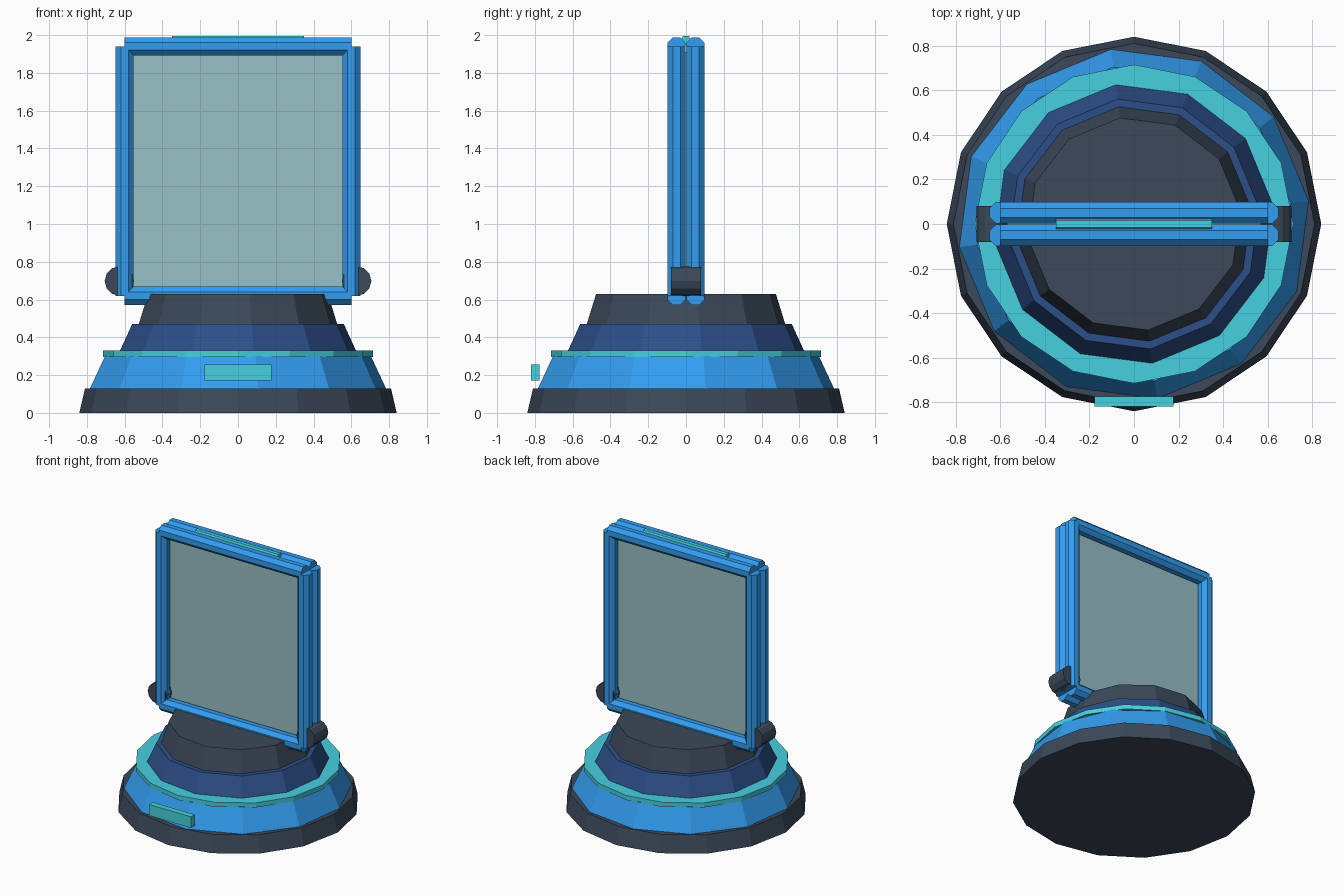
import bpy, math

if "Cube" in bpy.data.objects:
    bpy.data.objects.remove(bpy.data.objects["Cube"])


def material(name, rgb, alpha=1.0):
    m = bpy.data.materials.new(name)
    m.diffuse_color = (*[(c / 255) ** 2.2 for c in rgb], alpha)
    m.use_nodes = True
    m.node_tree.nodes["Principled BSDF"].inputs["Base Color"].default_value = m.diffuse_color
    return m


DARK = material("dark_grey", (62, 74, 90))
BLUE = material("bright_blue", (54, 156, 240))
NAVY = material("navy", (48, 80, 135))
CYAN = material("cyan", (72, 208, 222))
GLASS = material("pale_glass", (150, 190, 195), 0.5)


def finish(name, mat):
    o = bpy.context.object
    o.name = name
    o.data.materials.append(mat)
    return o


def tier(name, mat, sides, r1, r2, z1, z2, turn):
    """Tapered drum; turn is the angle of one corner from +x in degrees."""
    bpy.ops.mesh.primitive_cone_add(vertices=sides, radius1=r1, radius2=r2, depth=z2 - z1,
                                    location=(0, 0, (z1 + z2) / 2),
                                    rotation=(0, 0, math.radians(turn - 90)))
    return finish(name, mat)


def rod(name, mat, sides, r, length, loc, axis, turn=0):
    """Prism along x, y or z; turn spins it on its own axis."""
    bpy.ops.mesh.primitive_cylinder_add(vertices=sides, radius=r, depth=length)
    o = finish(name, mat)
    spin = math.radians(turn)
    for v in o.data.vertices:
        x, y, z = v.co
        v.co.x = x * math.cos(spin) - y * math.sin(spin)
        v.co.y = x * math.sin(spin) + y * math.cos(spin)
    o.rotation_euler = {"x": (0, math.pi / 2, 0), "y": (math.pi / 2, 0, 0), "z": (0, 0, 0)}[axis]
    o.location = loc
    return o


def box(name, mat, size, loc):
    bpy.ops.mesh.primitive_cube_add(size=1, location=loc)
    o = finish(name, mat)
    for v in o.data.vertices:
        v.co = [c * s for c, s in zip(v.co, size)]
    return o


# Stepped base
tier("base_foot", DARK, 16, 0.84, 0.81, 0.0, 0.13, 90)
tier("base_lower", BLUE, 12, 0.79, 0.71, 0.13, 0.30, 7.5)
tier("base_ring", CYAN, 16, 0.715, 0.715, 0.295, 0.33, 90)
tier("base_upper", NAVY, 12, 0.63, 0.565, 0.33, 0.47, 7.5)
tier("base_neck", DARK, 12, 0.53, 0.48, 0.47, 0.63, 7.5)
box("front_light", CYAN, (0.355, 0.045, 0.085), (0, -0.797, 0.213))

# Screen frame: paired eight-sided bars on all four edges
for side, y in (("front", -0.05), ("back", 0.05)):
    for edge, z in (("bottom", 0.62), ("top", 1.94)):
        rod(f"frame_{edge}_{side}", BLUE, 8, 0.052, 1.2, (0, y, z), "x", 22.5)
    for edge, x in (("left", -0.6), ("right", 0.6)):
        rod(f"frame_{edge}_{side}", BLUE, 8, 0.052, 1.32, (x, y, 1.28), "z", 22.5)

# Glass panel and light strip on the top edge
box("screen_glass", GLASS, (1.14, 0.025, 1.26), (0, 0, 1.28))
rod("top_light_strip", CYAN, 6, 0.03, 0.7, (0, 0, 1.97), "x")

# Hinge knobs at the lower corners
for edge, s in (("left", -1), ("right", 1)):
    rod(f"hinge_{edge}", DARK, 12, 0.078, 0.16, (s * 0.628, 0, 0.698), "y")
